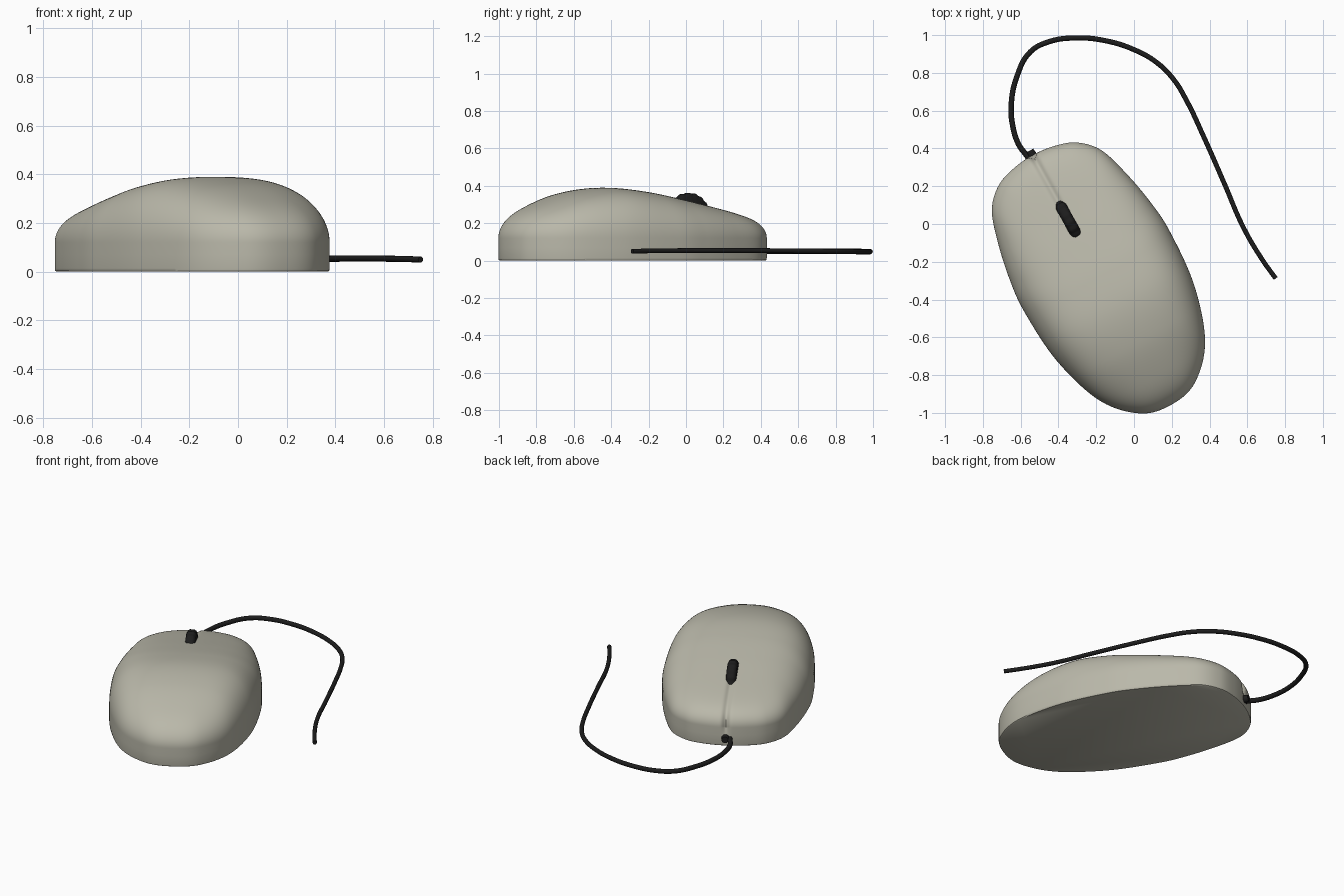
import bpy, bmesh, math
from mathutils import Matrix, Vector

if "Cube" in bpy.data.objects:
    bpy.data.objects.remove(bpy.data.objects["Cube"])

ANGLE = math.radians(29)
PLACE = Matrix.Translation((-0.18, -0.28, 0)) @ Matrix.Rotation(ANGLE, 4, 'Z')


def material(name, rgb):
    m = bpy.data.materials.new(name)
    m.diffuse_color = (*rgb, 1)
    m.use_nodes = True
    m.node_tree.nodes["Principled BSDF"].inputs["Base Color"].default_value = m.diffuse_color
    return m


SHELL = material("warm_grey", (0.49, 0.48, 0.40))
BLACK = material("black", (0.012, 0.012, 0.012))


def catmull(p0, p1, p2, p3, t):
    return 0.5 * (2 * p1 + (p2 - p0) * t + (2 * p0 - 5 * p1 + 4 * p2 - p3) * t * t
                  + (3 * p1 - p0 - 3 * p2 + p3) * t ** 3)


def add_object(name, bm, mat, matrix):
    bmesh.ops.recalc_face_normals(bm, faces=bm.faces)
    me = bpy.data.meshes.new(name)
    bm.to_mesh(me)
    bm.free()
    ob = bpy.data.objects.new(name, me)
    bpy.context.collection.objects.link(ob)
    ob.matrix_world = matrix
    me.materials.append(mat)
    bpy.ops.object.select_all(action='DESELECT')
    ob.select_set(True)
    bpy.context.view_layer.objects.active = ob
    bpy.ops.object.shade_smooth_by_angle(angle=math.radians(40))
    return ob


# Body: symmetric plan outline and a ridge height along its length
half = [(0, .737), (.13, .722), (.24, .68), (.33, .585), (.385, .42), (.425, .22), (.44, .03),
        (.415, -.28), (.32, -.57), (.165, -.735), (0, -.775)]
loop = [Vector(p) for p in half] + [Vector((-x, y)) for x, y in half[-2:0:-1]]
STEPS, RINGS = 18, 44
n = len(loop)
outline = [catmull(*(loop[(i + k) % n] for k in (-1, 0, 1, 2)), j / STEPS)
           for i in range(n) for j in range(STEPS)]
RIDGE = [.19, .26, .313, .366, .39, .373, .336, .293, .252, .215, .18]


def ridge(v):
    f = (v + 1.0) / 0.2
    i = min(max(int(f), 1), len(RIDGE) - 3)
    return catmull(*RIDGE[i - 1:i + 3], f - i)


def top_point(p, s):
    u, v = p * s
    edge = 0.12
    power = 5 + (13 if v > 0 else 5) * v * v
    crown = ridge(v) - edge - 0.045 * (u / 0.44) ** 2
    z = edge + crown * math.sqrt(max(0, 1 - s ** power))
    # shallow groove from the wheel to the cable
    if v > 0.35:
        g = math.exp(-(u / 0.018) ** 2) * min(1, (v - 0.35) / 0.1)
        z -= 0.012 * g
        v -= 0.02 * g * s ** 12
    return (u, v, z)


bm = bmesh.new()
rings = [[bm.verts.new((p.x * s, p.y * s, z)) for p in outline]
         for s, z in ((.988, 0), (.997, .004), (1, .014), (1, .07))]
for k in range(RINGS):
    s = math.cos(k / RINGS * math.pi / 2) ** 0.8
    rings.append([bm.verts.new(top_point(p, s)) for p in outline])
m = len(outline)
for a, b in zip(rings, rings[1:]):
    for i in range(m):
        j = (i + 1) % m
        bm.faces.new((a[i], a[j], b[j], b[i]))
centre = bm.verts.new((0, 0, ridge(0)))
for i in range(m):
    bm.faces.new((rings[-1][i], rings[-1][(i + 1) % m], centre))
bm.faces.new(rings[0])
add_object("mouse_body", bm, SHELL, PLACE)

# Scroll wheel with fine ribs
bm = bmesh.new()
RIBS = 72
sections = []
for x, r in ((-.03, .105), (-.022, .119), (-.012, .125), (.012, .125), (.022, .119), (.03, .105)):
    sections.append([])
    for i in range(RIBS):
        a = 2 * math.pi * i / RIBS
        rr = r - (0.004 if i % 4 < 2 else 0)
        sections[-1].append(bm.verts.new((x, rr * math.cos(a), rr * math.sin(a))))
for a, b in zip(sections, sections[1:]):
    for i in range(RIBS):
        j = (i + 1) % RIBS
        bm.faces.new((a[i], a[j], b[j], b[i]))
bm.faces.new(sections[0])
bm.faces.new(sections[-1])
add_object("scroll_wheel", bm, BLACK, PLACE @ Matrix.Translation((0, .335, .238)))

# Cable boot at the front edge
bm = bmesh.new()
bmesh.ops.create_cone(bm, cap_ends=True, segments=24, radius1=.027, radius2=.02, depth=.06)
add_object("cable_boot", bm, BLACK,
           PLACE @ Matrix.Translation((0, .735, .052)) @ Matrix.Rotation(-math.pi / 2, 4, 'X'))

# Cable lying in a loop
path = [(-.53, .31), (-.57, .365), (-.61, .42), (-.642, .52), (-.65, .63), (-.62, .78), (-.55, .91),
        (-.45, .965), (-.3, .985), (-.15, .97), (0, .923), (.12, .855), (.21, .765), (.28, .65),
        (.37, .46), (.48, .21), (.58, -.02), (.68, -.19), (.75, -.288)]
cu = bpy.data.curves.new("cable", 'CURVE')
cu.dimensions = '3D'
cu.bevel_depth = 0.013
cu.bevel_resolution = 4
cu.resolution_u = 8
cu.use_fill_caps = True
sp = cu.splines.new('BEZIER')
sp.bezier_points.add(len(path) - 1)
for i, (bp, (x, y)) in enumerate(zip(sp.bezier_points, path)):
    t = i / (len(path) - 1)
    bp.co = (x, y, .05 + .005 * math.sin(3 * math.pi * t) * t)
    bp.handle_left_type = bp.handle_right_type = 'AUTO'
    bp.radius = 1.15 - 0.2 * t
cu.materials.append(BLACK)
bpy.context.collection.objects.link(bpy.data.objects.new("cable", cu))
